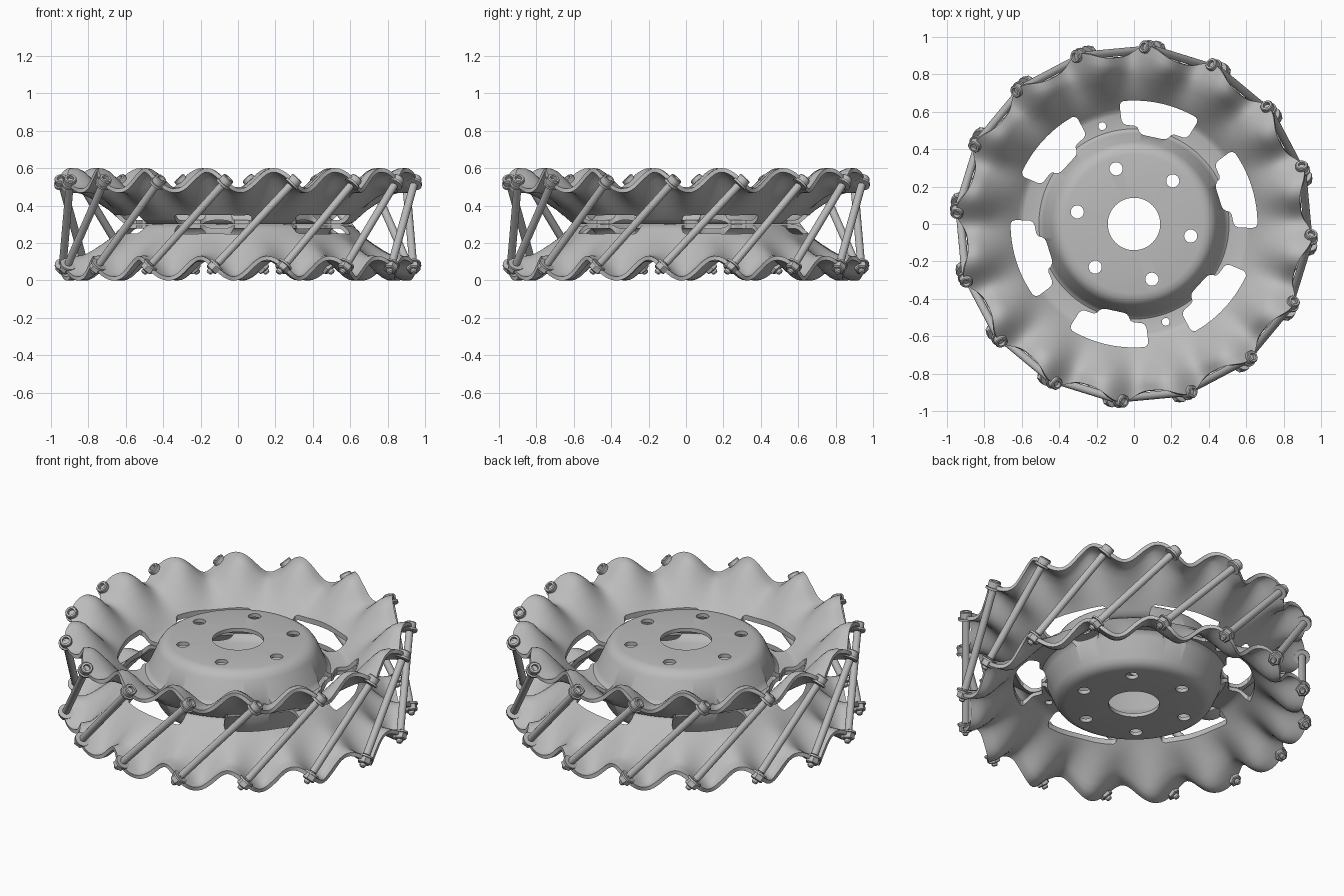
import bpy, bmesh, math
from mathutils import Vector, Matrix

cube = bpy.data.objects.get("Cube")
if cube:
    bpy.data.objects.remove(cube, do_unlink=True)

MID = 0.30          # height of the symmetry plane
COUNT = 16          # rods and rim waves
BASE = math.radians(-84.7)
TAB = math.radians(12.4)
SEG = 320

steel = bpy.data.materials.new("grey steel")
steel.use_nodes = True
grey = (0.50, 0.50, 0.50, 1)
steel.diffuse_color = grey
steel.node_tree.nodes["Principled BSDF"].inputs["Base Color"].default_value = grey


def finish(name, bm):
    bmesh.ops.recalc_face_normals(bm, faces=bm.faces)
    mesh = bpy.data.meshes.new(name)
    bm.to_mesh(mesh)
    bm.free()
    mesh.materials.append(steel)
    obj = bpy.data.objects.new(name, mesh)
    bpy.context.collection.objects.link(obj)
    return obj


def activate(obj):
    bpy.ops.object.select_all(action='DESELECT')
    obj.select_set(True)
    bpy.context.view_layer.objects.active = obj


def smooth(obj, angle=35):
    activate(obj)
    bpy.ops.object.shade_smooth_by_angle(angle=math.radians(angle))


def polar(r, a, z):
    return Vector((r * math.cos(a), r * math.sin(a), z))


# Pressed plate profile: hub, flat ring, flared cone, corrugated rim
PROFILE = [(0.14, 0.49), (0.37, 0.49), (0.395, 0.485), (0.415, 0.472), (0.43, 0.45),
           (0.475, 0.345), (0.487, 0.325), (0.505, 0.312), (0.59, 0.312), (0.61, 0.319),
           (0.63, 0.336), (0.68, 0.385), (0.73, 0.43), (0.78, 0.475), (0.82, 0.508),
           (0.85, 0.526), (0.88, 0.533), (0.92, 0.535)]


def plate_point(r, z, a):
    weight = min(1, max(0, (r - 0.66) / 0.21)) ** 1.2
    wave = math.cos(COUNT * (a - TAB) + math.pi / 2)
    tab = (0.5 + 0.5 * math.cos(COUNT * (a - TAB))) ** 1.5
    reach = max(0, (r - 0.82) / 0.10)
    return polar(r + reach * (0.06 * tab - 0.025), a, z + 0.055 * weight * wave)


def make_plate(name, flip):
    bm = bmesh.new()
    rings = [[bm.verts.new(plate_point(r, z, math.tau * i / SEG)) for i in range(SEG)]
             for r, z in PROFILE]
    for inner, outer in zip(rings, rings[1:]):
        for i in range(SEG):
            j = (i + 1) % SEG
            bm.faces.new((inner[i], outer[i], outer[j], inner[j]))
    turn = Matrix.Rotation(BASE, 4, 'Z')
    if flip:
        turn = turn @ Matrix.Translation((0, 0, 2 * MID)) @ Matrix.Rotation(math.pi, 4, 'X')
    bm.transform(turn)
    obj = finish(name, bm)
    thick = obj.modifiers.new("thickness", 'SOLIDIFY')
    thick.thickness = 0.022
    thick.offset = 0
    return obj


def prism(bm, outline, low, high):
    bottom = [bm.verts.new((x, y, low)) for x, y in outline]
    top = [bm.verts.new((x, y, high)) for x, y in outline]
    bm.faces.new(bottom[::-1])
    bm.faces.new(top)
    for i in range(len(outline)):
        j = (i + 1) % len(outline)
        bm.faces.new((bottom[i], bottom[j], top[j], top[i]))


# Cutter for the six notched slots, six hub holes and two locating holes
bm = bmesh.new()
side = [(18.8, 0.652), (19.4, 0.635), (19.4, 0.56), (18.7, 0.542), (17, 0.532),
        (12, 0.525), (10.3, 0.517), (9.3, 0.497), (8, 0.484), (6, 0.478)]
arc = [(-17.5 + 35 * i / 12, 0.66) for i in range(13)]
slot = arc + side + [(-a, r) for a, r in reversed(side)]


def hole(r, degrees, size):
    c = polar(r, math.radians(degrees), 0)
    prism(bm, [(c.x + size * math.cos(math.tau * i / 24),
                c.y + size * math.sin(math.tau * i / 24)) for i in range(24)], -0.2, 0.8)


for k in range(6):
    prism(bm, [polar(r, math.radians(77.5 + 60 * k + a), 0).xy for a, r in slot], 0, 0.6)
    hole(0.31, 48 + 60 * k, 0.035)
for degrees in (108, 288):
    hole(0.55, degrees, 0.021)
cutter = finish("hole_cutter", bm)
cutter.hide_render = True

for name, flip in (("upper_plate", False), ("lower_plate", True)):
    plate = make_plate(name, flip)
    cut = plate.modifiers.new("holes", 'BOOLEAN')
    cut.operation = 'DIFFERENCE'
    cut.solver = 'EXACT'
    cut.object = cutter
    activate(plate)
    for mod in list(plate.modifiers):
        bpy.ops.object.modifier_apply(modifier=mod.name)
    smooth(plate)
bpy.data.objects.remove(cutter, do_unlink=True)


# Turned hardware: stacked rings along the rod axis
def lathe(bm, frame, steps, sides):
    rings = [[bm.verts.new(frame @ polar(r, math.tau * i / sides, h)) for i in range(sides)]
             for r, h in steps]
    for a, b in zip(rings, rings[1:]):
        for i in range(sides):
            j = (i + 1) % sides
            bm.faces.new((a[i], a[j], b[j], b[i]))
    bm.faces.new(rings[0][::-1])
    bm.faces.new(rings[-1])


half = math.radians(13.2)
top, bottom = polar(0.947, half, 0.53), polar(0.947, -half, 0.07)
axis = (top - bottom).normalized()
length = (top - bottom).length
align = Matrix.Translation(bottom) @ axis.to_track_quat('Z', 'Y').to_matrix().to_4x4()

for k in range(COUNT):
    frame = Matrix.Rotation(BASE + math.tau * k / COUNT, 4, 'Z') @ align
    # Rod tube with the threaded tip below the nut
    bm = bmesh.new()
    lathe(bm, frame, [(0.012, -0.042), (0.017, -0.035), (0.017, 0.03), (0.021, 0.032),
                      (0.021, length - 0.03)], 16)
    smooth(finish(f"rod_{k + 1}", bm))
    # Socket head with a recessed centre, and its washer
    bm = bmesh.new()
    lathe(bm, frame, [(0.043, length - 0.025), (0.043, length - 0.012),
                      (0.034, length - 0.012), (0.034, length + 0.02),
                      (0.030, length + 0.025), (0.019, length + 0.025),
                      (0.019, length + 0.005)], 18)
    smooth(finish(f"bolt_head_{k + 1}", bm))
    # Hexagonal nut and lower washer
    bm = bmesh.new()
    lathe(bm, frame, [(0.030, -0.022), (0.037, -0.017), (0.037, 0.014)], 6)
    lathe(bm, frame, [(0.043, 0.013), (0.043, 0.024)], 18)
    smooth(finish(f"nut_{k + 1}", bm))
